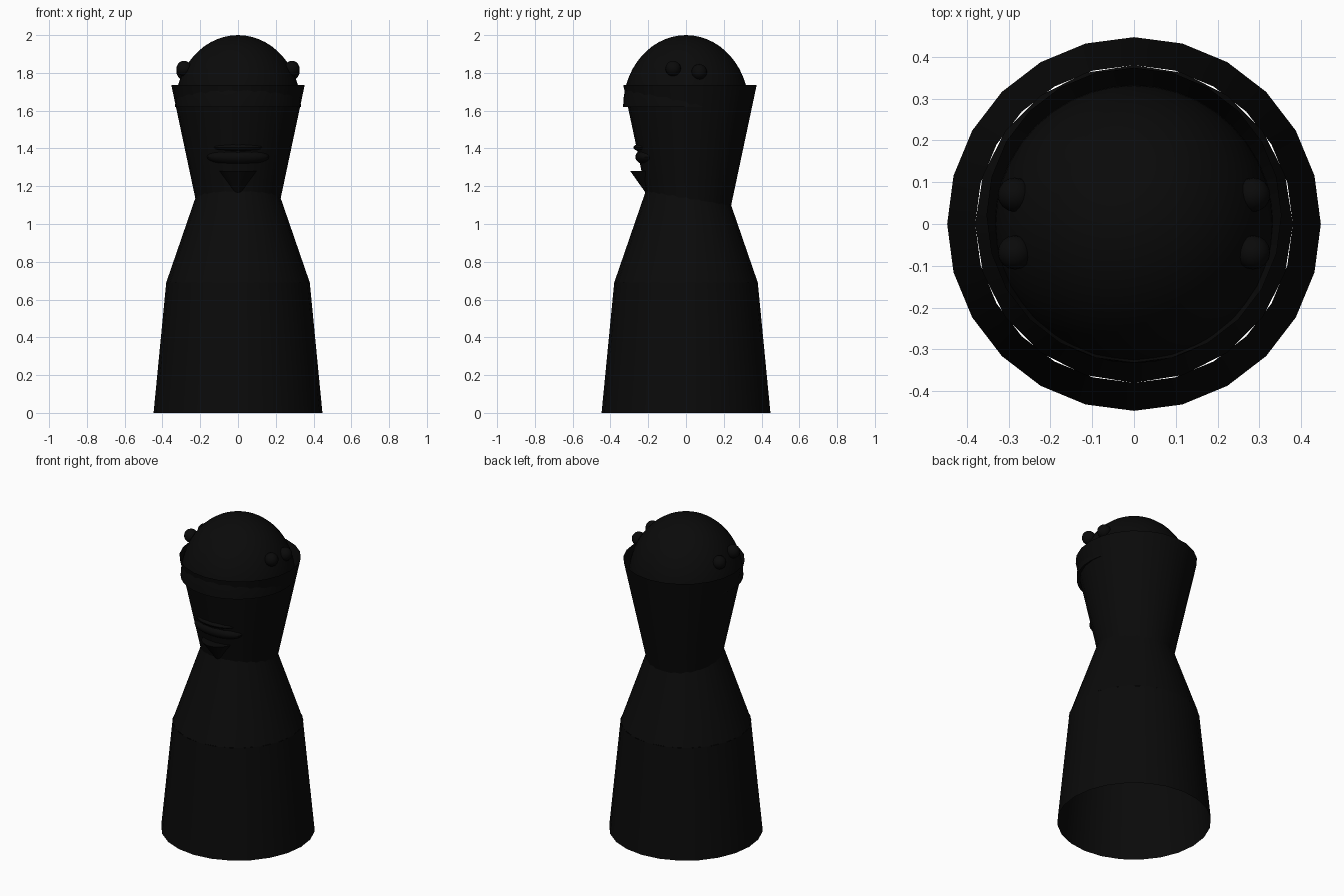
import bpy, math

if "Cube" in bpy.data.objects:
    bpy.data.objects.remove(bpy.data.objects["Cube"])

black = bpy.data.materials.new("soft black")
black.diffuse_color = (0.003, 0.003, 0.003, 1)
black.use_nodes = True
black.node_tree.nodes["Principled BSDF"].inputs["Base Color"].default_value = black.diffuse_color


def finish(name):
    ob = bpy.context.object
    ob.name = name
    ob.data.materials.append(black)
    bpy.ops.object.shade_smooth_by_angle(angle=math.radians(30))
    return ob


def frustum(name, r0, z0, r1, z1, sides, y=0.0, fill='NOTHING'):
    # tapered tube between two heights, with a vertex on the x axis
    bpy.ops.mesh.primitive_cone_add(vertices=sides, radius1=r0, radius2=r1, depth=z1 - z0,
                                    end_fill_type=fill, location=(0, y, (z0 + z1) / 2))
    return finish(name)


def ellipsoid(name, loc, size, seg=24, rings=14):
    bpy.ops.mesh.primitive_uv_sphere_add(segments=seg, ring_count=rings, radius=1, location=loc)
    bpy.context.object.scale = size
    bpy.ops.object.transform_apply(location=False, rotation=False, scale=True)
    return finish(name)


# open-ended body: wide skirt, then narrowing shoulders
frustum("lower_body", 0.447, 0.0, 0.38, 0.69, 24)
frustum("upper_body", 0.38, 0.69, 0.187, 1.25, 20)

# head: open cup flaring upward, set slightly back
frustum("head_cup", 0.197, 1.0, 0.353, 1.735, 24, y=0.021)

# cap: half ellipsoid with a flat underside
profile = [(0.333 * math.cos(a), 1.62 + 0.38 * math.sin(a))
           for a in (math.pi / 2 * i / 14 for i in range(14))]
seg = 40
verts = [(r * math.cos(2 * math.pi * k / seg), r * math.sin(2 * math.pi * k / seg), z)
         for r, z in profile for k in range(seg)] + [(0, 0, 2.0)]
faces = [(i * seg + k, i * seg + (k + 1) % seg, (i + 1) * seg + (k + 1) % seg, (i + 1) * seg + k)
         for i in range(len(profile) - 1) for k in range(seg)]
last = (len(profile) - 1) * seg
faces += [(last + k, last + (k + 1) % seg, len(verts) - 1) for k in range(seg)]
faces.append(tuple(reversed(range(seg))))
mesh = bpy.data.meshes.new("cap_dome")
mesh.from_pydata(verts, [], faces)
dome = bpy.data.objects.new("cap_dome", mesh)
bpy.context.collection.objects.link(dome)
bpy.ops.object.select_all(action='DESELECT')
dome.select_set(True)
bpy.context.view_layer.objects.active = dome
finish("cap_dome")

# pairs of studs on each side of the cap
for side, label in ((-1, "left"), (1, "right")):
    ellipsoid(f"{label}_front_stud", (side * 0.285, -0.068, 1.823), (0.041,) * 3, 16, 10)
    ellipsoid(f"{label}_back_stud", (side * 0.285, 0.07, 1.805), (0.041,) * 3, 16, 10)

# lips and pointed beard
ellipsoid("upper_lip", (0, -0.2, 1.405), (0.14, 0.078, 0.026))
ellipsoid("lower_lip", (0, -0.195, 1.355), (0.165, 0.073, 0.046))
frustum("beard", 0.001, 1.14, 0.1, 1.28, 24, y=-0.195, fill='NGON')
